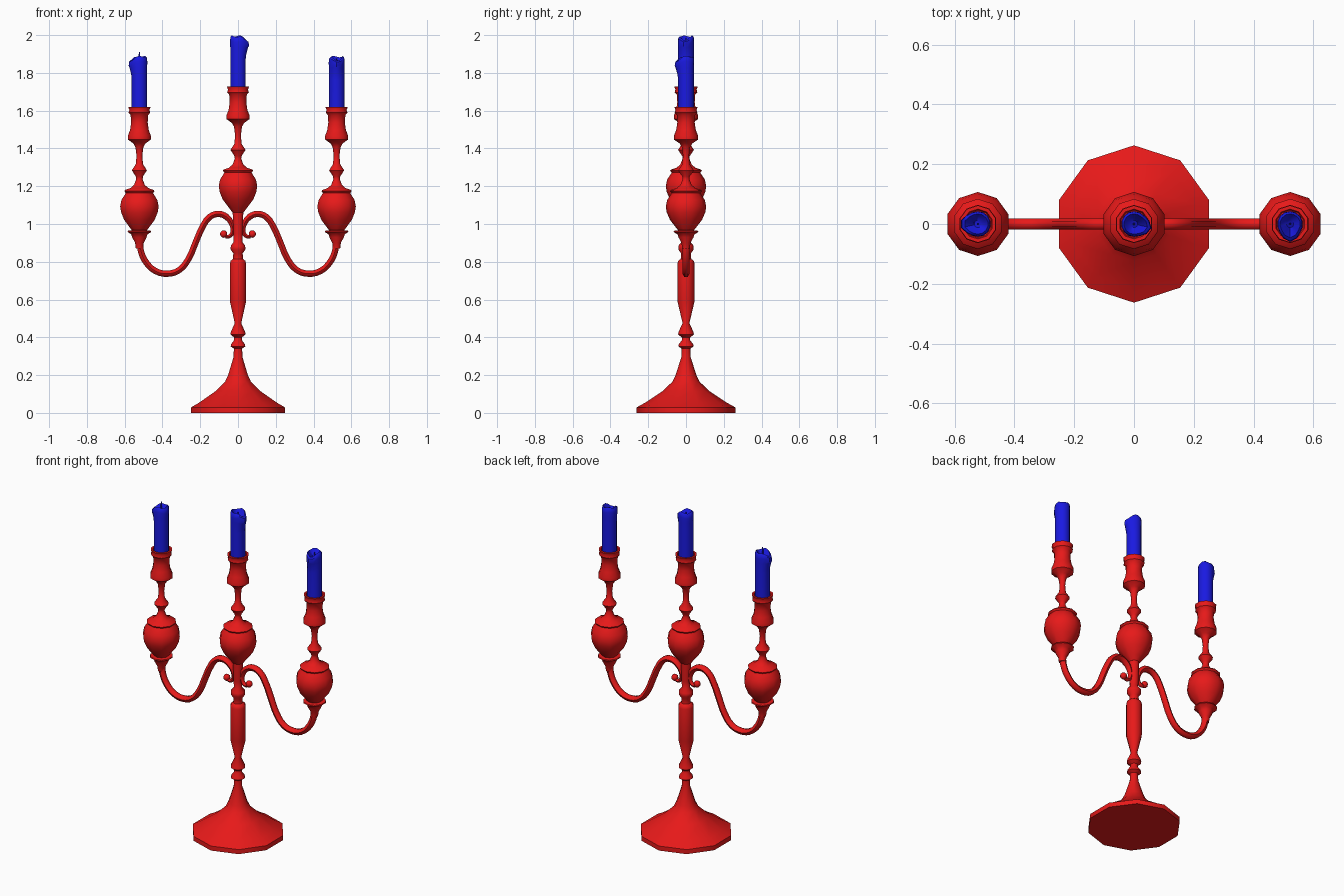
import bpy, bmesh, math

if "Cube" in bpy.data.objects:
    bpy.data.objects.remove(bpy.data.objects["Cube"])


def material(name, color):
    m = bpy.data.materials.new(name)
    m.diffuse_color = color
    m.use_nodes = True
    m.node_tree.nodes["Principled BSDF"].inputs["Base Color"].default_value = m.diffuse_color
    return m


RED = material("red_enamel", (0.8, 0.01, 0.01, 1))
BLUE = material("blue_wax", (0.01, 0.01, 0.75, 1))
SIDES = 10


def finish(obj, mat, angle=42):
    obj.data.materials.clear()
    obj.data.materials.append(mat)
    bpy.ops.object.select_all(action='DESELECT')
    obj.select_set(True)
    bpy.context.view_layer.objects.active = obj
    bpy.ops.object.shade_smooth_by_angle(angle=math.radians(angle))
    return obj


def lathe(name, profile, mat, x=0.0, dz=0.0, sides=SIDES, warp=None):
    """Revolve (radius, z) points about a vertical axis and cap both ends."""
    bm = bmesh.new()
    rings = []
    for i, (r, z) in enumerate(profile):
        ring = []
        for k in range(sides):
            a = math.pi / 2 + 2 * math.pi * k / sides
            rr, zz = warp(i, a, r, z) if warp else (r, z)
            ring.append(bm.verts.new((x + rr * math.cos(a), rr * math.sin(a), zz + dz)))
        rings.append(ring)
    for lo, hi in zip(rings, rings[1:]):
        for k in range(sides):
            n = (k + 1) % sides
            bm.faces.new((lo[k], lo[n], hi[n], hi[k]))
    bm.faces.new(rings[0][::-1])
    bm.faces.new(rings[-1])
    bmesh.ops.recalc_face_normals(bm, faces=bm.faces)
    me = bpy.data.meshes.new(name)
    bm.to_mesh(me)
    bm.free()
    obj = bpy.data.objects.new(name, me)
    bpy.context.collection.objects.link(obj)
    return finish(obj, mat)


# Foot and central stem
stem = [(.263, 0), (.263, .028), (.215, .055), (.125, .115), (.072, .165),
        (.055, .2), (.025, .295), (.023, .34), (.041, .352), (.038, .364),
        (.022, .385), (.022, .4), (.042, .415), (.04, .428), (.018, .475),
        (.045, .59), (.045, .79), (.041, .805), (.028, .815), (.026, .845),
        (.041, .865), (.04, .885), (.024, .905), (.026, .95), (.03, 1.075)]
lathe("foot_and_stem", stem, RED)

# Vase, knop and candle socket, shared by all three branches
vase = [(.03, 1.06), (.05, 1.085), (.085, 1.13), (.102, 1.17), (.107, 1.2),
        (.1, 1.235), (.082, 1.262), (.076, 1.272), (.084, 1.282), (.08, 1.288),
        (.05, 1.298), (.03, 1.315), (.018, 1.345), (.02, 1.36), (.042, 1.392),
        (.02, 1.425), (.016, 1.47), (.022, 1.515), (.034, 1.535), (.064, 1.555),
        (.064, 1.575), (.052, 1.605), (.046, 1.645), (.049, 1.685), (.06, 1.697),
        (.056, 1.712), (.062, 1.727), (.05, 1.727), (.046, 1.712)]
# Flared cup under each side vase
saucer = [(.02, .87), (.024, .9), (.04, .93), (.045, .945), (.066, .958),
          (.064, .964), (.035, .968)]

# Scrolling arm centre line: x, z, thickness
arm = [(.52, .9, 1), (.512, .85, 1), (.485, .795, 1), (.435, .75, 1), (.37, .737, 1),
       (.31, .757, 1), (.262, .815, 1), (.225, .9, 1), (.19, .98, 1),
       (.15, 1.037, 1), (.105, 1.053, 1), (.06, 1.037, 1), (.032, .995, .8),
       (.03, .955, .65), (.047, .934, .6), (.065, .934, .6)]


def make_arm(name, side):
    cu = bpy.data.curves.new(name, 'CURVE')
    cu.dimensions = '3D'
    cu.bevel_depth = .019
    cu.bevel_resolution = 1
    cu.resolution_u = 3
    cu.use_fill_caps = True
    sp = cu.splines.new('BEZIER')
    sp.bezier_points.add(len(arm) - 1)
    for p, (x, z, t) in zip(sp.bezier_points, arm):
        p.co = (side * x, 0, z)
        p.radius = t
        p.handle_left_type = p.handle_right_type = 'AUTO'
    obj = bpy.data.objects.new(name, cu)
    bpy.context.collection.objects.link(obj)
    bpy.ops.object.select_all(action='DESELECT')
    obj.select_set(True)
    bpy.context.view_layer.objects.active = obj
    bpy.ops.object.convert(target='MESH')
    finish(bpy.context.object, RED, 60)
    # Curled bead at the end of the scroll
    bpy.ops.mesh.primitive_uv_sphere_add(segments=10, ring_count=6, radius=.02,
                                         location=(side * .076, 0, .947))
    bead = bpy.context.object
    bead.name = name + "_bead"
    finish(bead, RED, 60)


def candle(name, x, dz, drip, wick_top):
    # Wax body with a hollow, uneven top that sags into a drip on one side
    prof = [(.042, 1.71), (.042, 1.875), (.042, 1.9), (.042, 1.935), (.043, 1.97),
            (.041, 1.99), (.034, 1.998), (.026, 1.985), (.012, 1.965)]
    swell = [0, 0, .003, .013, .017, .016, .012, 0, 0]

    def warp(i, a, r, z):
        w = max(0, math.cos(a - drip)) ** 5
        if i >= 4:
            z -= .022 * w + (.004 * (1 + math.sin(3 * (a - drip))) if i < 8 else 0)
        return r + swell[i] * w, z
    lathe(name, prof, BLUE, x, dz, 14, warp)
    # Wick
    lathe(name + "_wick", [(.004, 1.95), (.004, wick_top - .01), (.002, wick_top)],
          BLUE, x, dz, 6)


branches = [("centre", 0, 0, -.25, 1.985),
            ("left", -.522, -.108, math.pi, 2.018),
            ("right", .522, -.108, -math.pi / 2, 1.985)]
for label, x, dz, drip, wick in branches:
    lathe(label + "_vase_and_socket", vase, RED, x, dz)
    candle(label + "_candle", x, dz, drip, wick)
    if x:
        lathe(label + "_saucer", saucer, RED, x)
        make_arm(label + "_arm", 1 if x > 0 else -1)
